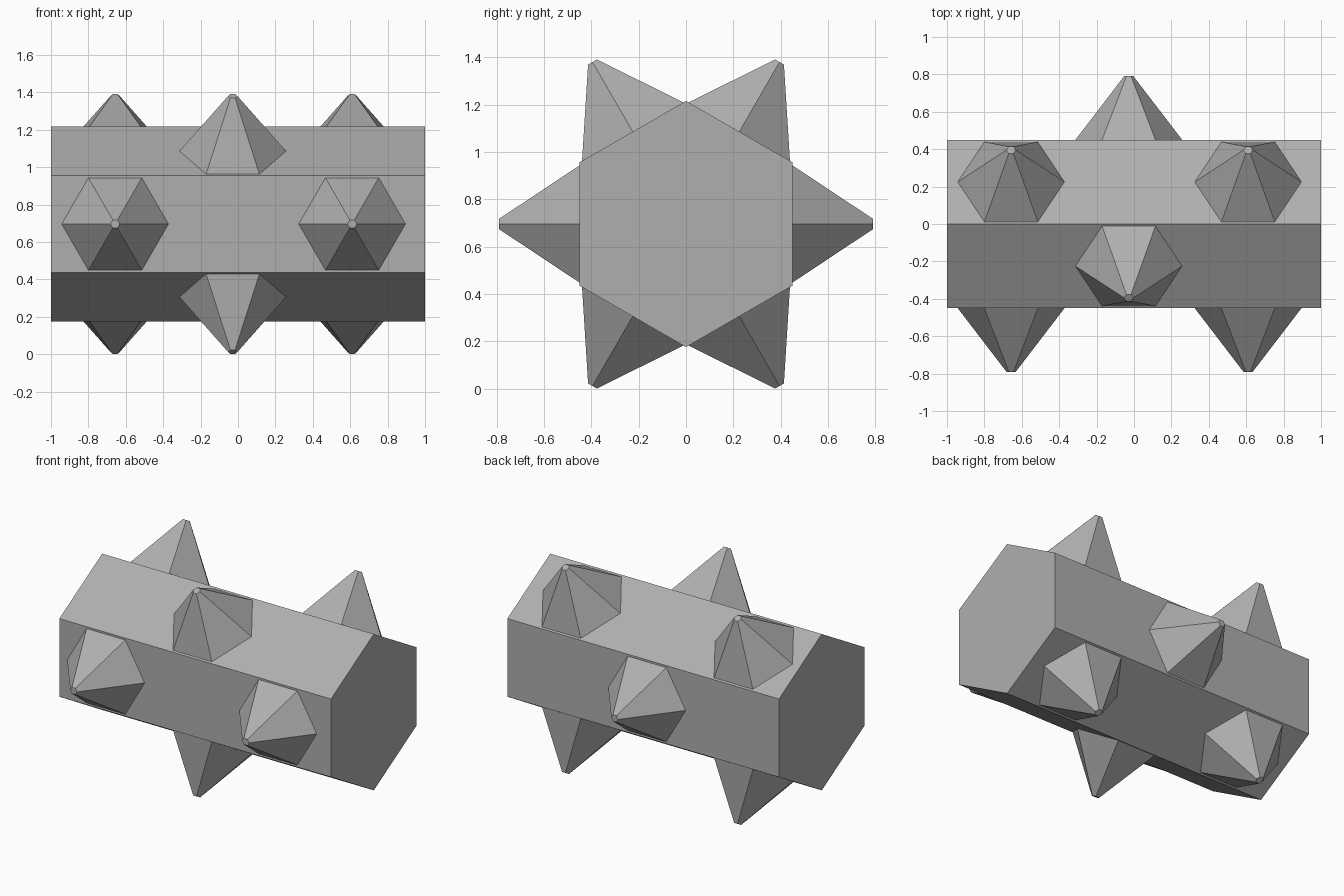
import bpy, bmesh
from math import sin, cos, pi, radians
from mathutils import Vector

if "Cube" in bpy.data.objects:
    bpy.data.objects.remove(bpy.data.objects["Cube"])

CZ = 0.696       # height of the roller axis
R = 0.52         # body corner radius
APO = R * cos(pi / 6)

# Dark grey shared by all parts
grey = bpy.data.materials.new("dark_grey")
grey.diffuse_color = (0.43, 0.43, 0.43, 1)
grey.use_nodes = True
grey.node_tree.nodes["Principled BSDF"].inputs["Base Color"].default_value = grey.diffuse_color


def loft(name, ring_a, ring_b):
    """Flat-faced solid between two six-sided rings."""
    bm = bmesh.new()
    a = [bm.verts.new(p) for p in ring_a]
    b = [bm.verts.new(p) for p in ring_b]
    bm.faces.new(a)
    bm.faces.new(b)
    for i in range(6):
        j = (i + 1) % 6
        bm.faces.new((a[i], a[j], b[j], b[i]))
    bmesh.ops.recalc_face_normals(bm, faces=bm.faces)
    mesh = bpy.data.meshes.new(name)
    bm.to_mesh(mesh)
    bm.free()
    mesh.materials.append(grey)
    obj = bpy.data.objects.new(name, mesh)
    bpy.context.collection.objects.link(obj)
    return obj


def hex_ring(center, u, v, r):
    return [center + u * r * cos(i * pi / 3) + v * r * sin(i * pi / 3) for i in range(6)]


X, Y, Z = Vector((1, 0, 0)), Vector((0, 1, 0)), Vector((0, 0, 1))

# Hexagonal body lying along x, with a corner at the top
loft("roller_body", *[hex_ring(Vector((x, 0, CZ)), Z, Y, R) for x in (-1, 1)])

# Blunt six-sided spikes: two and one alternating around the six sides
for side in range(6):
    ang = radians(60 * side)
    out = Vector((0, cos(ang), sin(ang)))
    across = out.cross(X)
    for x in ((-0.028,) if side % 2 == 0 else (-0.657, 0.61)):
        axis = Vector((x, 0, CZ))
        loft("spike",
             hex_ring(axis + out * (APO - 0.001), X, across, 0.286),
             hex_ring(axis + out * 0.79, X, across, 0.025))
